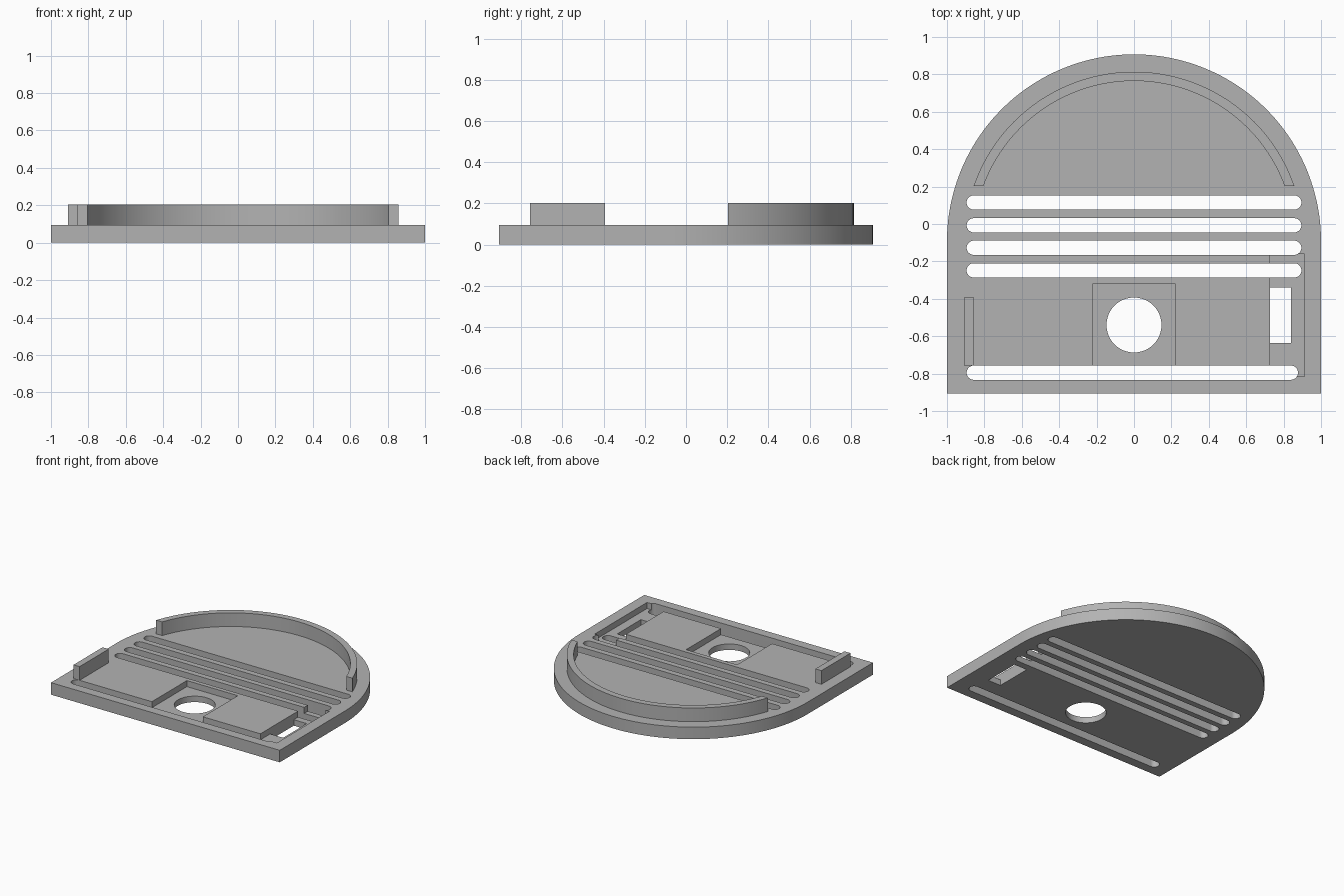
import bpy, bmesh, math

if "Cube" in bpy.data.objects:
    bpy.data.objects.remove(bpy.data.objects["Cube"], do_unlink=True)

PLATE_TOP, RIM_TOP, POCKET_FLOOR = 0.095, 0.203, 0.047
ARC_Y = -0.093          # centre of the rounded back
BELOW, ABOVE = -0.1, 0.3

grey = bpy.data.materials.new("plain grey")
grey.use_nodes = True
colour = (0.45, 0.45, 0.45, 1)
grey.diffuse_color = colour
grey.node_tree.nodes["Principled BSDF"].inputs["Base Color"].default_value = colour


def arc(cx, cy, r, start, end, steps):
    """Points along an arc, angles in radians."""
    angles = [start + (end - start) * i / steps for i in range(steps + 1)]
    return [(cx + r * math.cos(a), cy + r * math.sin(a)) for a in angles]


def rect(x0, x1, y0, y1):
    return [(x0, y0), (x1, y0), (x1, y1), (x0, y1)]


def slot(x0, x1, y, r=0.038):
    h = math.pi / 2
    return arc(x1 - r, y, r, -h, h, 16) + arc(x0 + r, y, r, h, 3 * h, 16)


def extrude(name, outline, z0, z1):
    """Solid prism from a flat outline."""
    bm = bmesh.new()
    face = bm.faces.new([bm.verts.new((x, y, z0)) for x, y in outline])
    top = bmesh.ops.extrude_face_region(bm, geom=[face])["geom"]
    verts = [v for v in top if isinstance(v, bmesh.types.BMVert)]
    bmesh.ops.translate(bm, verts=verts, vec=(0, 0, z1 - z0))
    bmesh.ops.recalc_face_normals(bm, faces=bm.faces)
    mesh = bpy.data.meshes.new(name)
    bm.to_mesh(mesh)
    bm.free()
    mesh.materials.append(grey)
    ob = bpy.data.objects.new(name, mesh)
    bpy.context.collection.objects.link(ob)
    return ob


def select(ob):
    bpy.ops.object.select_all(action="DESELECT")
    ob.select_set(True)
    bpy.context.view_layer.objects.active = ob


def cut(target, outline, z0=BELOW):
    """Remove a prism from the target."""
    cutter = extrude("cutter", outline, z0, ABOVE)
    cutter.hide_render = True
    mod = target.modifiers.new("cut", "BOOLEAN")
    mod.operation, mod.solver, mod.object = "DIFFERENCE", "EXACT", cutter
    select(target)
    bpy.ops.object.modifier_apply(modifier=mod.name)
    bpy.data.objects.remove(cutter, do_unlink=True)


# Base plate: square front, half-round back
plate = extrude("base_plate", [(-1, -0.907), (1, -0.907)]
                + arc(0, ARC_Y, 1, 0, math.pi, 96), 0, PLATE_TOP)

# Shallow pockets
cut(plate, rect(-0.223, 0.223, -0.795, -0.32), POCKET_FLOOR)
cut(plate, rect(0.726, 0.911, -0.815, -0.16), POCKET_FLOOR)

# Through slots, round hole and window
for y in (0.115, -0.007, -0.127, -0.248):
    cut(plate, slot(-0.895, 0.895, y))
cut(plate, slot(-0.895, 0.877, -0.795))
cut(plate, arc(0, -0.54, 0.147, 0, 2 * math.pi, 64)[:-1])
cut(plate, rect(0.726, 0.839, -0.635, -0.34))

# Curved rim, its ends cut level
def rim_arc(r):
    a = math.asin((0.203 - ARC_Y) / r)
    return arc(0, ARC_Y, r, a, math.pi - a, 72)

rim = extrude("curved_rim", rim_arc(0.907) + rim_arc(0.858)[::-1], PLATE_TOP, RIM_TOP)

# Upright side tab
tab = extrude("side_tab", rect(-0.908, -0.855, -0.757, -0.394), PLATE_TOP, RIM_TOP)

for ob in (plate, rim, tab):
    select(ob)
    bpy.ops.object.shade_smooth_by_angle(angle=math.radians(30))
